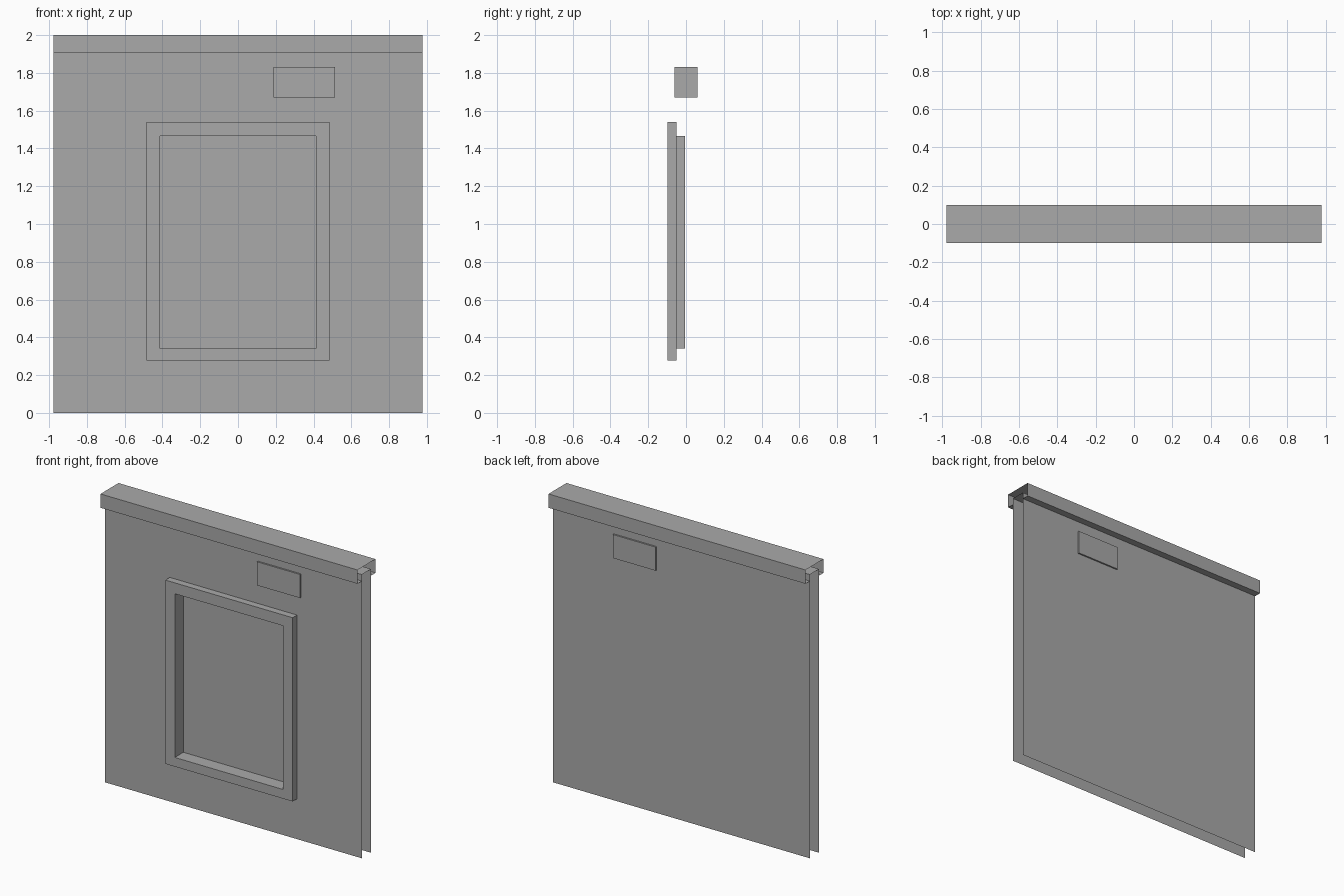
import bpy
import bmesh

cube = bpy.data.objects.get("Cube")
if cube:
    bpy.data.objects.remove(cube, do_unlink=True)

HALF_W = 0.977      # half width of panels and header
SHEET_Y = 0.05      # distance of each sheet from the centre plane
HEADER_Y = 0.098
TOP, LIP, SHEET_TOP = 2.0, 1.905, 1.95

grey = bpy.data.materials.new("plain grey")
grey.use_nodes = True
colour = (0.4, 0.4, 0.4, 1)
grey.diffuse_color = colour
grey.node_tree.nodes["Principled BSDF"].inputs["Base Color"].default_value = colour


def finish(name, bm):
    mesh = bpy.data.meshes.new(name)
    bm.to_mesh(mesh)
    bm.free()
    mesh.materials.append(grey)
    obj = bpy.data.objects.new(name, mesh)
    bpy.context.collection.objects.link(obj)
    return obj


def folded_sheet(name, profile):
    """Sweep an open (y, z) profile across the width."""
    bm = bmesh.new()
    rows = [[bm.verts.new((x, y, z)) for x in (-HALF_W, HALF_W)] for y, z in profile]
    for a, b in zip(rows, rows[1:]):
        bm.faces.new((a[0], a[1], b[1], b[0]))
    return finish(name, bm)


def nested_rectangles(name, rings):
    """Join rectangles (half width, bottom, top, y) and cap the last one."""
    bm = bmesh.new()
    loops = []
    for w, low, high, y in rings:
        corners = ((-w, low), (w, low), (w, high), (-w, high))
        loops.append([bm.verts.new((x, y, z)) for x, z in corners])
    for a, b in zip(loops, loops[1:]):
        for i in range(4):
            j = (i + 1) % 4
            bm.faces.new((a[i], a[j], b[j], b[i]))
    bm.faces.new(loops[-1])
    return finish(name, bm)


# Front sheet with raised window frame and recessed pane
nested_rectangles("front_sheet_and_window", [
    (HALF_W, 0, SHEET_TOP, -SHEET_Y),
    (0.484, 0.277, 1.54, -SHEET_Y),
    (0.484, 0.277, 1.54, -HEADER_Y),
    (0.412, 0.34, 1.465, -HEADER_Y),
    (0.412, 0.34, 1.465, -0.005),
])

# Rear sheet folded over the top to meet the front one
folded_sheet("rear_sheet", [
    (-SHEET_Y, SHEET_TOP), (SHEET_Y, SHEET_TOP), (SHEET_Y, 0)])

# Open-ended header channel with lips turned in below
folded_sheet("header_channel", [
    (-SHEET_Y, LIP), (-HEADER_Y, LIP), (-HEADER_Y, TOP),
    (HEADER_Y, TOP), (HEADER_Y, LIP), (SHEET_Y, LIP)])

# Small plate block standing proud of both sheets
bm = bmesh.new()
bmesh.ops.create_cube(bm, size=1)
plate = finish("plate_block", bm)
plate.scale = (0.326, 0.122, 0.162)
plate.location = (0.351, 0, 1.75)
